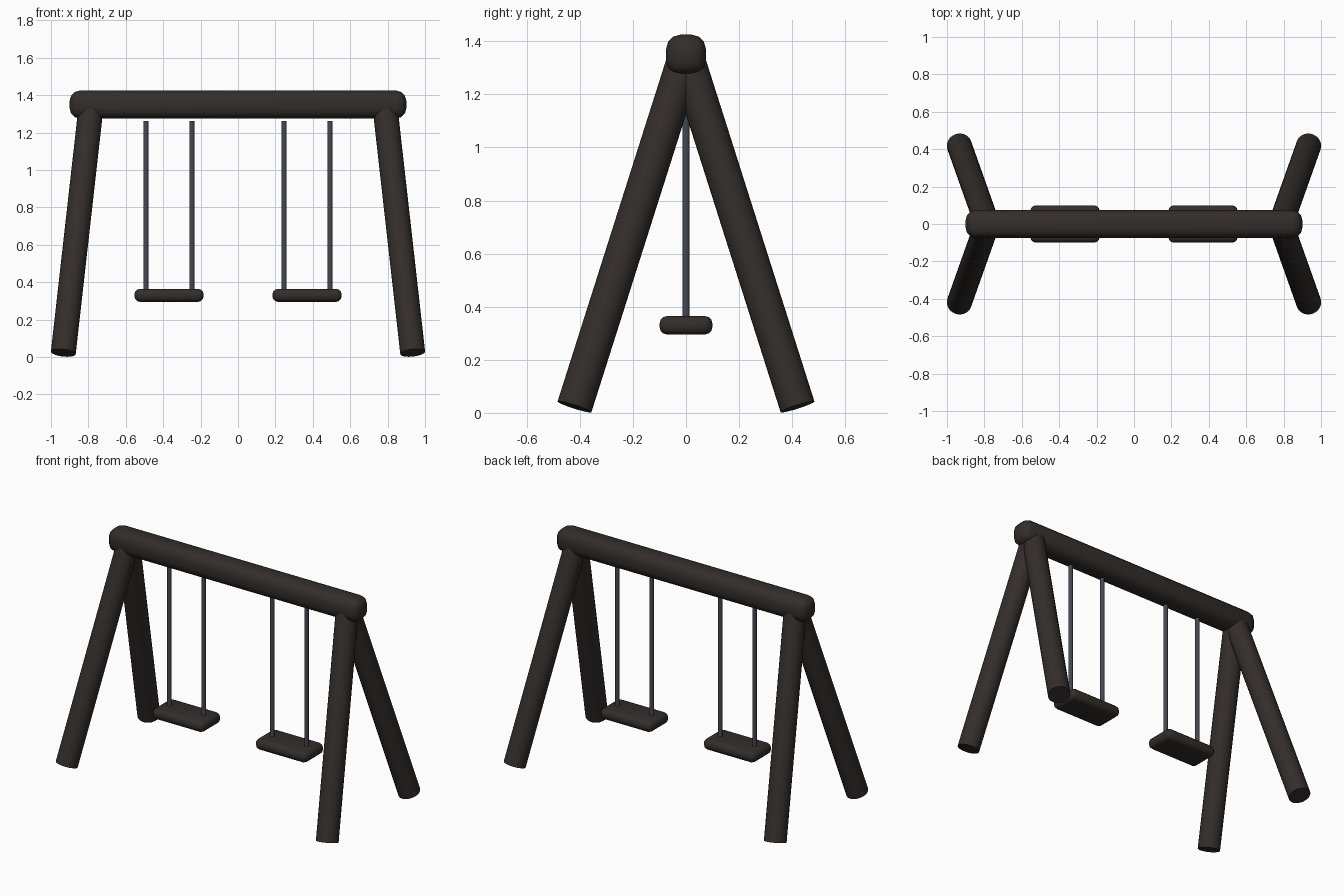
import bpy, math
from mathutils import Vector

if "Cube" in bpy.data.objects:
    bpy.data.objects.remove(bpy.data.objects["Cube"])


def material(name, color):
    m = bpy.data.materials.new(name)
    m.diffuse_color = (*color, 1)
    m.use_nodes = True
    m.node_tree.nodes["Principled BSDF"].inputs["Base Color"].default_value = m.diffuse_color
    return m


wood = material("dark_wood", (0.033, 0.027, 0.024))
metal = material("dark_metal", (0.06, 0.066, 0.085))


def finish(ob, name, mat):
    ob.name = name
    ob.data.materials.append(mat)
    bpy.ops.object.shade_smooth_by_angle(angle=math.radians(35))


def rounded_box(name, loc, size, bevel, segments, mat):
    bpy.ops.mesh.primitive_cube_add(size=1, location=loc)
    ob = bpy.context.object
    ob.scale = size
    bpy.ops.object.transform_apply(location=False, rotation=False, scale=True)
    mod = ob.modifiers.new("rounding", 'BEVEL')
    mod.width = bevel
    mod.segments = segments
    bpy.ops.object.modifier_apply(modifier=mod.name)
    finish(ob, name, mat)


def rod(name, a, b, radius, sides, mat):
    a, b = Vector(a), Vector(b)
    d = b - a
    bpy.ops.mesh.primitive_cylinder_add(vertices=sides, radius=radius,
                                        depth=d.length, location=(a + b) / 2)
    ob = bpy.context.object
    ob.rotation_euler = d.to_track_quat('Z', 'Y').to_euler()
    finish(ob, name, mat)


# Top beam
rounded_box("top_beam", (0, 0, 1.35), (1.8, 0.15, 0.15), 0.055, 3, wood)

for sx, side in ((-1, "left"), (1, "right")):
    # Splayed A-frame legs
    for sy, end in ((-1, "front"), (1, "back")):
        rod(f"{end}_{side}_leg", (sx * 0.934, sy * 0.42, 0.023),
            (sx * 0.785, 0, 1.345), 0.067, 24, wood)
    # Swing seat and its two hangers
    rounded_box(f"{side}_seat", (sx * 0.369, 0, 0.33), (0.37, 0.2, 0.07),
                0.03, 3, wood)
    for dx in (-0.123, 0.123):
        rod(f"{side}_hanger", (sx * 0.369 + dx, 0, 0.34),
            (sx * 0.369 + dx, 0, 1.262), 0.013, 12, metal)
